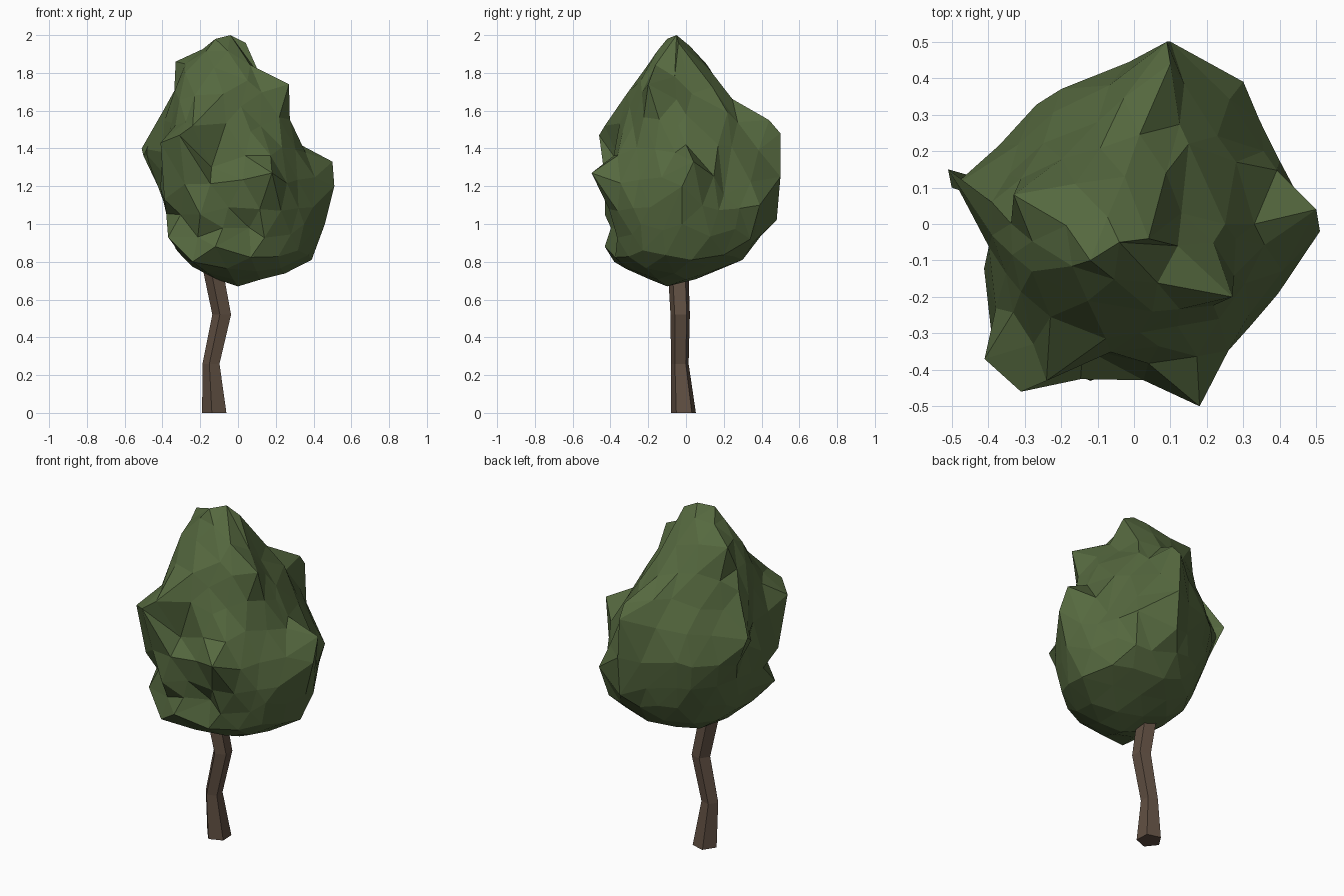
import bpy, bmesh, math, random
from mathutils import Vector

random.seed(4)
if "Cube" in bpy.data.objects:
    bpy.data.objects.remove(bpy.data.objects["Cube"], do_unlink=True)


def make_material(name, colour):
    mat = bpy.data.materials.new(name)
    mat.use_nodes = True
    mat.diffuse_color = (*colour, 1)
    mat.node_tree.nodes["Principled BSDF"].inputs["Base Color"].default_value = (*colour, 1)
    return mat


def add_object(name, bm, mat):
    bmesh.ops.recalc_face_normals(bm, faces=bm.faces)
    mesh = bpy.data.meshes.new(name)
    bm.to_mesh(mesh)
    bm.free()
    mesh.materials.append(mat)
    obj = bpy.data.objects.new(name, mesh)
    bpy.context.collection.objects.link(obj)
    return obj


leaf_green = make_material("leaf green", (0.092, 0.141, 0.050))
bark_brown = make_material("bark brown", (0.115, 0.077, 0.054))

# Trunk: bent five-sided tube, each ring is x, y, z, radius
SIDES = 5
trunk_rings = [(-.12, -.013, 0, .07), (-.139, -.032, .26, .049),
               (-.082, -.03, .52, .054), (-.125, -.04, .74, .057), (-.1, -.04, 1, .04)]
bm = bmesh.new()
rings = []
for x, y, z, r in trunk_rings:
    angles = [math.tau * (i + .54) / SIDES for i in range(SIDES)]
    rings.append([bm.verts.new((x + r * math.cos(a), y + r * math.sin(a), z)) for a in angles])
for low, high in zip(rings, rings[1:]):
    for i in range(SIDES):
        j = (i + 1) % SIDES
        bm.faces.new((low[i], low[j], high[j], high[i]))
bm.faces.new(rings[0])
bm.faces.new(rings[-1])
add_object("trunk", bm, bark_brown)

# Canopy outline from bottom to top: z, centre x, centre y, radius
outline = [(.68, 0, -.08, 0), (.73, .02, -.06, .2), (.83, .03, -.03, .34),
           (1, .03, .01, .4), (1.22, 0, 0, .41), (1.46, -.04, -.02, .355),
           (1.68, -.07, -.04, .26), (1.87, -.09, -.05, .15), (1.99, -.06, -.06, 0)]


def outline_at(t):
    t *= len(outline) - 1
    i = min(int(t), len(outline) - 2)
    return [a + (b - a) * (t - i) for a, b in zip(outline[i], outline[i + 1])]


bm = bmesh.new()
bmesh.ops.create_icosphere(bm, subdivisions=3, radius=1)
for v in bm.verts:
    lat = math.acos(max(-1, min(1, -v.co.z))) / math.pi
    z, cx, cy, r = outline_at(lat)
    a = math.atan2(v.co.y, v.co.x) + random.uniform(-.06, .06)
    r *= random.uniform(.97, 1.03)
    z += random.uniform(-.02, .02) * math.sin(lat * math.pi)
    v.co = (cx + r * math.cos(a), cy + r * math.sin(a), z)

# Leaf clumps: pull the nearest corner out to each tip, its neighbours follow partly
tips = [(.27, -.2, 1.74), (.05, -.24, 1.76), (-.33, .08, 1.86), (-.28, -.13, 1.8),
        (-.51, .15, 1.4), (-.5, .1, 1.36), (.5, .04, 1.33), (.51, -.02, 1.2),
        (.09, .5, 1.48), (.1, .44, 1.55), (.15, .22, 1.59), (-.1, .28, 1.57),
        (.1, .5, 1.25), (.1, .48, 1.02), (.3, .39, 1.1), (.27, .34, .92),
        (.18, -.5, 1.27), (-.31, -.46, 1.47), (-.41, -.37, 1.43), (-.24, -.43, 1.52),
        (-.39, -.31, 1.13), (-.37, -.31, .93), (-.2, -.43, 1.05), (-.12, -.43, .88),
        (-.24, -.38, .8), (0, -.1, .67), (.39, .03, .81), (-.2, .37, 1.25),
        (.35, -.24, 1), (.46, -.02, 1), (-.39, .06, 1.61), (.25, 0, 1.58),
        (.13, .03, 1.69), (-.12, -.1, 1.98), (-.04, -.05, 2), (.04, -.04, 1.96)]
# Creases: corners pushed inwards between the clumps
dents = [(.06, -.34, .98), (.12, -.28, 1.52), (.28, .17, 1.42), (.33, 0, 1.42),
         (.355, .2, 1.15), (-.38, -.03, 1.25), (-.14, -.34, 1.3), (.12, -.06, 1.78)]
used = set()
for points, follow in ((tips, .16), (dents, .1)):
    for point in points:
        target = Vector(point)
        v = min((w for w in bm.verts if w not in used), key=lambda w: (w.co - target).length)
        used.add(v)
        shift = target - v.co
        v.co = target
        for e in v.link_edges:
            w = e.other_vert(v)
            if w not in used:
                w.co += shift * follow
add_object("canopy", bm, leaf_green)
